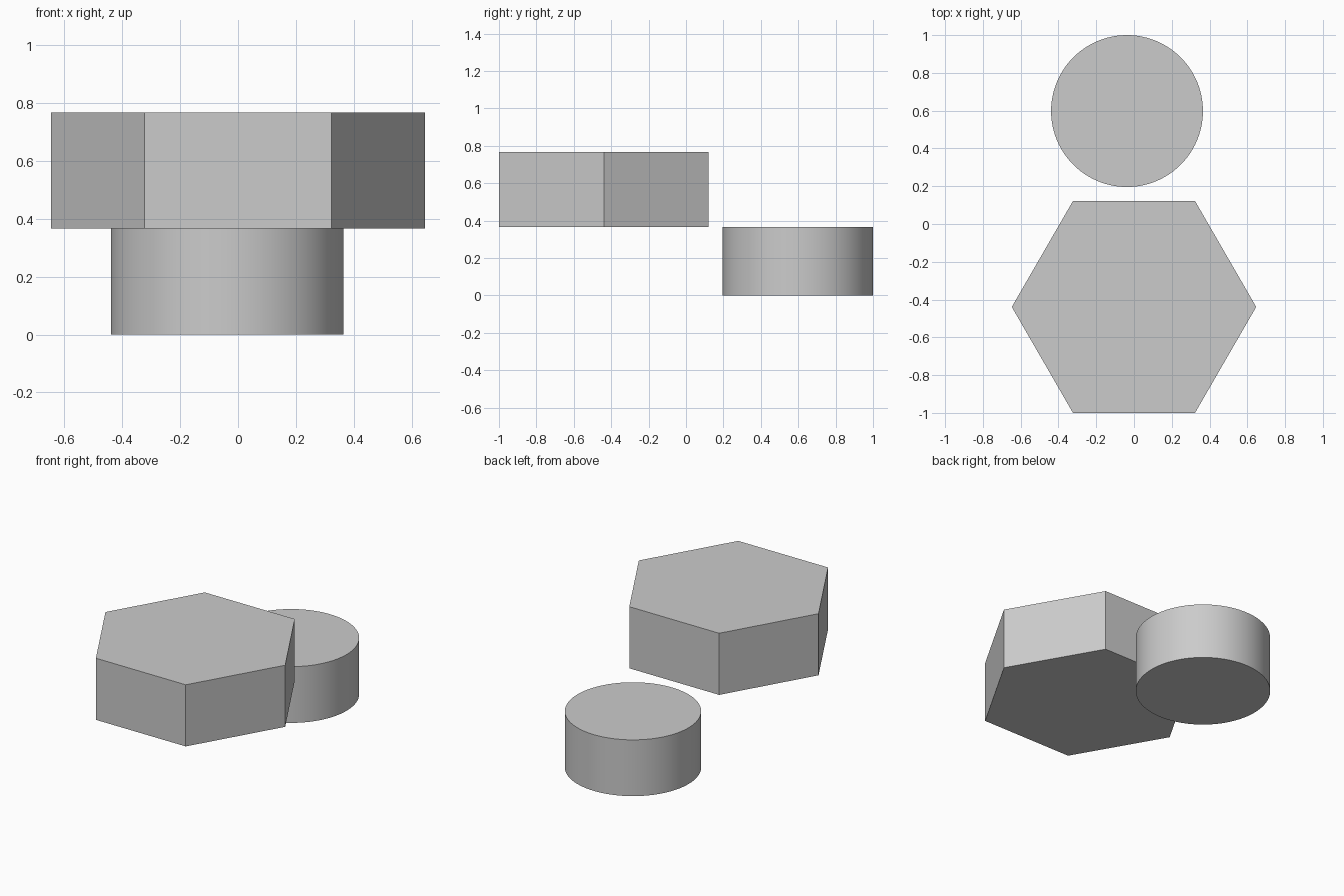
import bpy
import math

if "Cube" in bpy.data.objects:
    bpy.data.objects.remove(bpy.data.objects["Cube"])


def prism(name, sides, radius, x, y, z0, z1, angle=0.0):
    """Upright capped prism standing between heights z0 and z1."""
    bpy.ops.mesh.primitive_cylinder_add(
        vertices=sides, radius=radius, depth=z1 - z0,
        location=(x, y, (z0 + z1) / 2), rotation=(0, 0, angle))
    obj = bpy.context.object
    obj.name = name
    return obj


# Round disc on the ground at the back
disc = prism("round_disc", 96, 0.402, -0.037, 0.598, 0.0, 0.366)
bpy.ops.object.shade_smooth_by_angle(angle=math.radians(30))

# Raised hexagonal block at the front, corners pointing along x
prism("hexagonal_block", 6, 0.647, 0.0, -0.439, 0.366, 0.767, math.radians(30))
